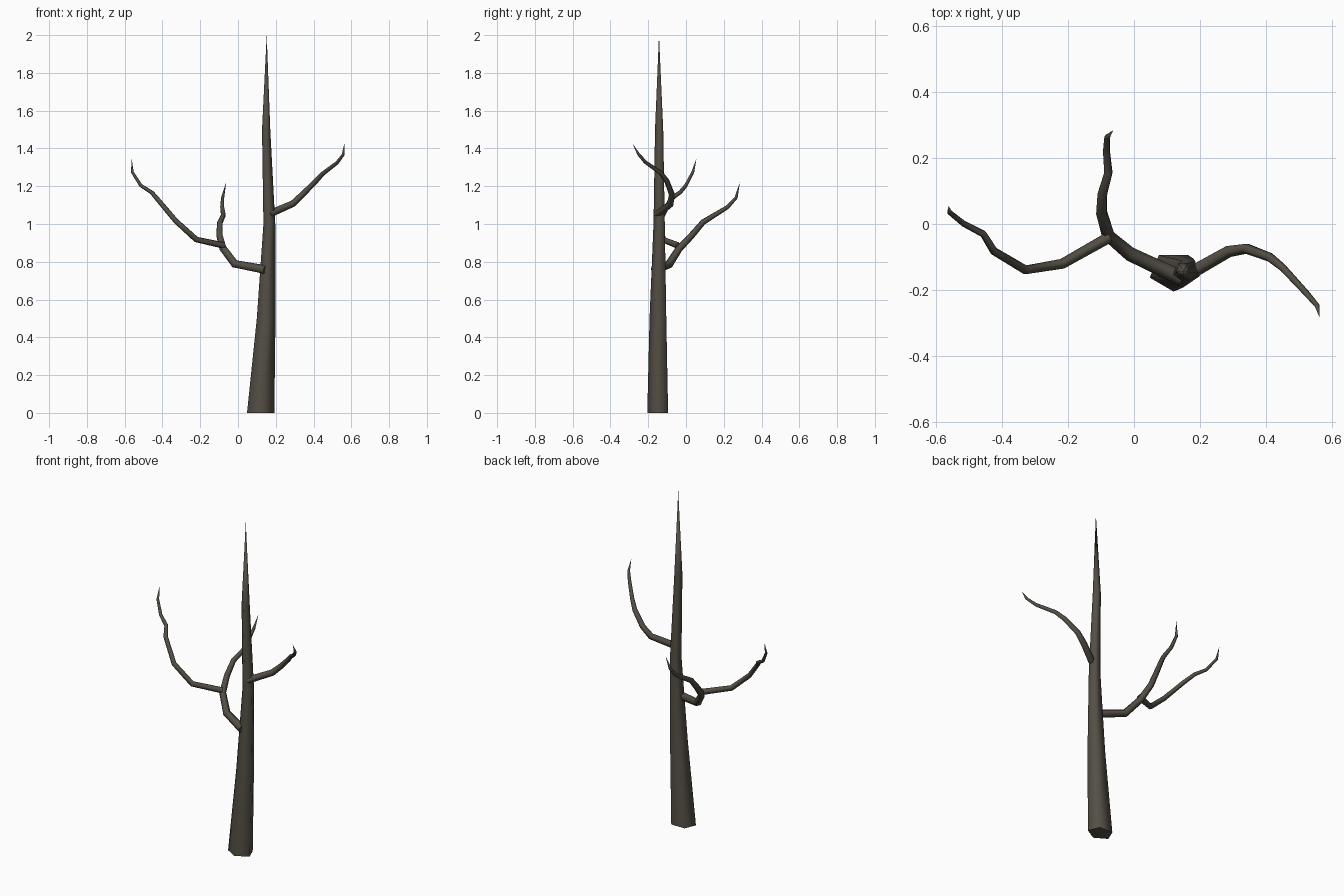
import bpy, bmesh, math
from mathutils import Vector

if "Cube" in bpy.data.objects:
    bpy.data.objects.remove(bpy.data.objects["Cube"])

bark = bpy.data.materials.new("dark bark")
bark.diffuse_color = (0.088, 0.078, 0.060, 1)
bark.use_nodes = True
bark.node_tree.nodes["Principled BSDF"].inputs["Base Color"].default_value = bark.diffuse_color
SIDES = 5


def skin_rings(name, rings, tip):
    """Join five-sided rings into a smooth tapering limb ending in a point."""
    bm = bmesh.new()
    loops = [[bm.verts.new(p) for p in ring] for ring in rings]
    end = bm.verts.new(tip)
    for a, b in zip(loops, loops[1:]):
        for i in range(SIDES):
            j = (i + 1) % SIDES
            bm.faces.new((a[i], a[j], b[j], b[i])).smooth = True
    for i in range(SIDES):
        bm.faces.new((loops[-1][i], loops[-1][(i + 1) % SIDES], end)).smooth = True
    cap = bm.faces.new(loops[0][::-1])
    cap.smooth = False
    for e in cap.edges:
        e.smooth = False
    bmesh.ops.recalc_face_normals(bm, faces=bm.faces[:])
    me = bpy.data.meshes.new(name)
    bm.to_mesh(me)
    bm.free()
    me.materials.append(bark)
    ob = bpy.data.objects.new(name, me)
    bpy.context.collection.objects.link(ob)
    return ob


def angles():
    return [-math.pi / 2 + 2 * math.pi * i / SIDES for i in range(SIDES)]


def branch(name, path, r0, r1):
    """Bent limb: rings square to the path, radius easing from r0 to r1."""
    pts = [Vector(p) for p in path]
    rings = []
    n = len(pts) - 1
    for k in range(n):
        d = (pts[k + 1] - pts[k]).normalized()
        if k:
            d = (d + (pts[k] - pts[k - 1]).normalized()).normalized()
        if k == 0:
            u = d.cross(Vector((0, 0, 1))).normalized()
        else:
            u = (u - d * u.dot(d)).normalized()
        v = d.cross(u)
        r = r0 + (r1 - r0) * k / (n - 1)
        rings.append([pts[k] + u * (r * math.cos(a)) + v * (r * math.sin(a))
                      for a in angles()])
    return skin_rings(name, rings, pts[-1])


# Trunk: x, y centre, height, radius in x, radius in y
trunk = [(0.120, -0.144, 0.0, 0.076, 0.061),
         (0.149, -0.144, 0.5, 0.052, 0.049),
         (0.166, -0.139, 1.0, 0.033, 0.033),
         (0.149, -0.140, 1.5, 0.023, 0.024)]
skin_rings("trunk", [[(x + rx * math.cos(a), y + ry * math.sin(a), z)
                      for a in angles()] for x, y, z, rx, ry in trunk],
           (0.152, -0.143, 2.0))

# Low branch, curling to the back
branch("low_branch",
       [(0.145, -0.165, 0.757), (-0.015, -0.09, 0.787), (-0.078, -0.037, 0.87),
        (-0.097, 0.03, 0.94), (-0.095, 0.09, 1.01), (-0.077, 0.155, 1.05),
        (-0.083, 0.22, 1.09), (-0.081, 0.265, 1.14), (-0.063, 0.285, 1.22)],
       0.025, 0.009)

# Side branch growing left from the low branch
branch("left_branch",
       [(-0.075, -0.04, 0.885), (-0.22, -0.122, 0.917), (-0.328, -0.14, 1.015),
        (-0.425, -0.082, 1.13), (-0.457, -0.03, 1.168), (-0.515, 0.0, 1.205),
        (-0.560, 0.036, 1.275), (-0.563, 0.055, 1.345)],
       0.018, 0.008)

# Upper right branch
branch("right_branch",
       [(0.165, -0.153, 1.052), (0.29, -0.082, 1.107), (0.34, -0.074, 1.155),
        (0.41, -0.1, 1.225), (0.45, -0.132, 1.268), (0.525, -0.213, 1.325),
        (0.557, -0.25, 1.367), (0.563, -0.283, 1.425)],
       0.021, 0.008)
